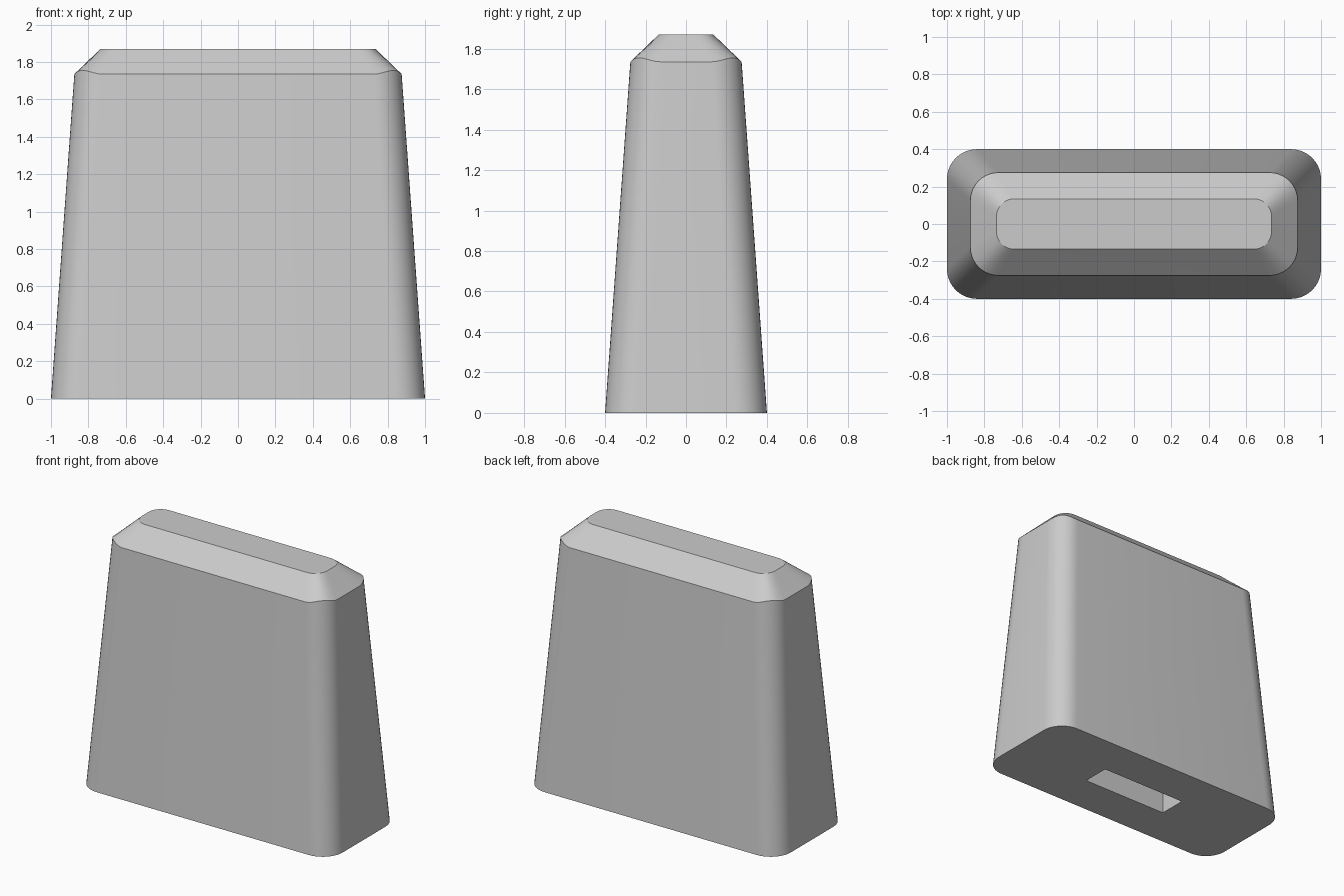
import bpy, bmesh, math

default_cube = bpy.data.objects.get("Cube")
if default_cube:
    bpy.data.objects.remove(default_cube, do_unlink=True)

grey = bpy.data.materials.new("light_grey")
grey.use_nodes = True
colour = (0.6, 0.6, 0.6, 1)
grey.diffuse_color = colour
grey.node_tree.nodes["Principled BSDF"].inputs["Base Color"].default_value = colour

STEPS = 10  # segments per rounded corner


def rounded_ring(bm, hx, hy, radius, z, lift=0):
    """Rounded rectangle of vertices; lift raises the middle of each corner."""
    ring = []
    for quarter, (sx, sy) in enumerate([(1, 1), (-1, 1), (-1, -1), (1, -1)]):
        for i in range(STEPS + 1):
            t = i / STEPS
            a = (quarter + t) * math.pi / 2
            ring.append(bm.verts.new((sx * (hx - radius) + radius * math.cos(a),
                                      sy * (hy - radius) + radius * math.sin(a),
                                      z + lift * math.sin(math.pi * t) ** 2)))
    return ring


def rectangle_ring(bm, hx, hy, z):
    return [bm.verts.new((sx * hx, sy * hy, z))
            for sx, sy in [(1, 1), (-1, 1), (-1, -1), (1, -1)]]


def skin(bm, lower, upper):
    n = len(lower)
    for i in range(n):
        j = (i + 1) % n
        bm.faces.new((lower[i], lower[j], upper[j], upper[i]))


def loop_edges(bm, ring):
    return [bm.edges.get((ring[i - 1], ring[i])) for i in range(len(ring))]


bm = bmesh.new()

# Tapered body with a chamfered crown
base = rounded_ring(bm, 1.0, 0.4, 0.16, 0)
shoulder = rounded_ring(bm, 0.875, 0.275, 0.15, 1.735, lift=0.02)
crown = rounded_ring(bm, 0.735, 0.135, 0.095, 1.87)
skin(bm, base, shoulder)
skin(bm, shoulder, crown)
bm.faces.new(crown)

# Blind slot in the underside
mouth = rectangle_ring(bm, 0.34, 0.1, 0)
slot_end = rectangle_ring(bm, 0.34, 0.1, 0.6)
skin(bm, mouth, slot_end)
bm.faces.new(slot_end)

# Underside between the outline and the slot
bmesh.ops.triangle_fill(bm, use_beauty=True, use_dissolve=False,
                        edges=loop_edges(bm, base) + loop_edges(bm, mouth))
bmesh.ops.recalc_face_normals(bm, faces=bm.faces)

mesh = bpy.data.meshes.new("tapered_block")
bm.to_mesh(mesh)
bm.free()
mesh.materials.append(grey)
block = bpy.data.objects.new("tapered_block", mesh)
bpy.context.collection.objects.link(block)

# Smooth rounded corners, crisp chamfer lines
bpy.ops.object.select_all(action='DESELECT')
block.select_set(True)
bpy.context.view_layer.objects.active = block
bpy.ops.object.shade_smooth_by_angle(angle=math.radians(25))
